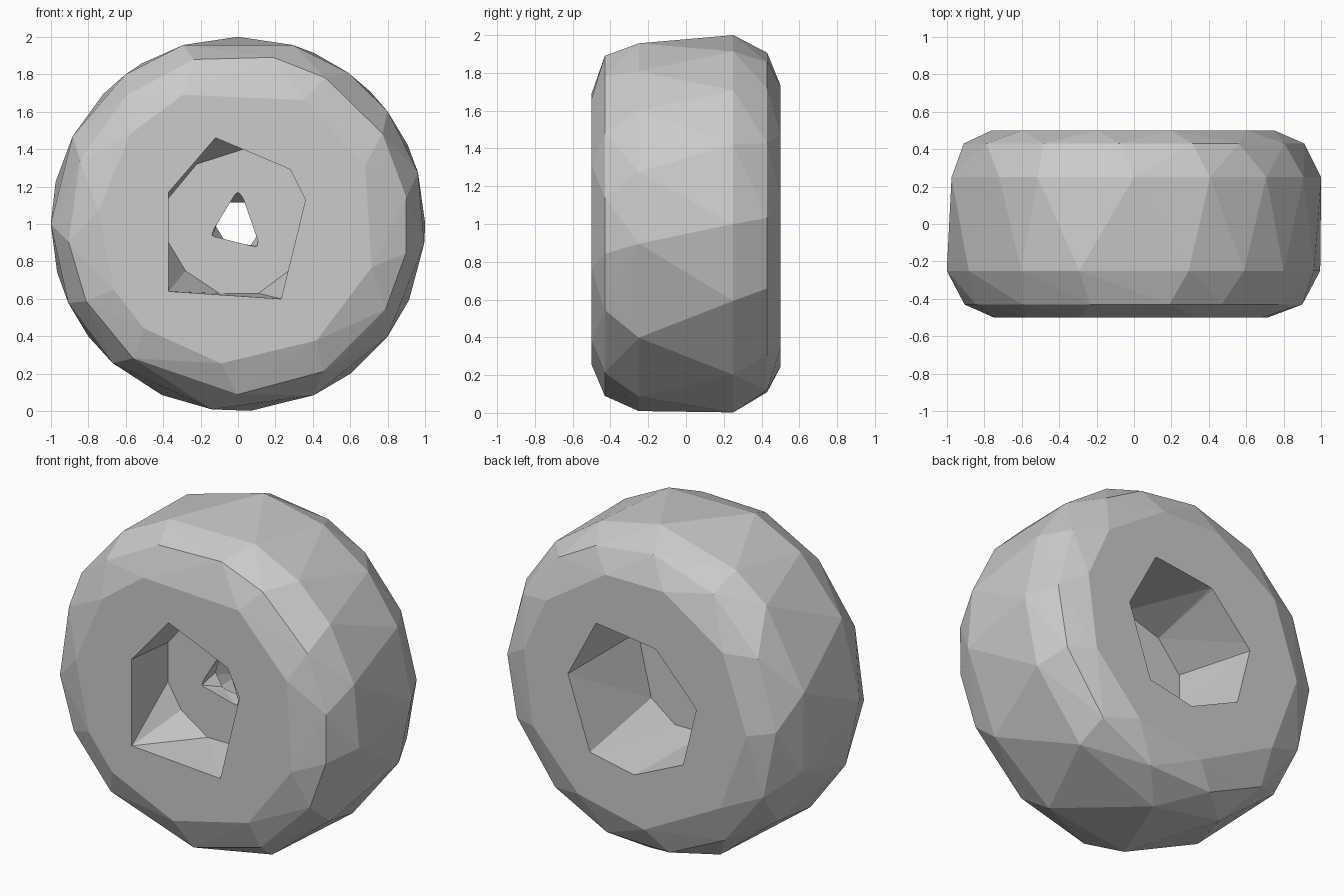
import bpy, bmesh
from math import cos, sin, radians

if "Cube" in bpy.data.objects:
    bpy.data.objects.remove(bpy.data.objects["Cube"])


def ring(radius, y, angles):
    return [(radius * cos(radians(a)), y, 1 + radius * sin(radians(a))) for a in angles]


def section(y, pts):
    # pts are (x, z) offsets from the axle
    return [(x, y, 1 + z) for x, z in pts]


def hull_object(name, points):
    bm = bmesh.new()
    for p in points:
        bm.verts.new(p)
    res = bmesh.ops.convex_hull(bm, input=bm.verts[:])
    loose = [v for v in bm.verts if not v.link_faces]
    bmesh.ops.delete(bm, geom=loose, context='VERTS')
    bmesh.ops.dissolve_limit(bm, angle_limit=radians(0.5), verts=bm.verts[:], edges=bm.edges[:])
    bmesh.ops.recalc_face_normals(bm, faces=bm.faces[:])
    me = bpy.data.meshes.new(name)
    bm.to_mesh(me)
    bm.free()
    ob = bpy.data.objects.new(name, me)
    bpy.context.collection.objects.link(ob)
    return ob


def cut(target, name, points):
    cutter = hull_object(name, points)
    cutter.hide_render = True
    mod = target.modifiers.new(name, 'BOOLEAN')
    mod.operation, mod.solver, mod.object = 'DIFFERENCE', 'EXACT', cutter
    bpy.context.view_layer.objects.active = target
    bpy.ops.object.modifier_apply(modifier=name)
    bpy.data.objects.remove(cutter)


# Rounded tyre: tread, shoulder and sidewall rings with uneven facets
wheel = hull_object("wheel",
    ring(1.0, -0.25, [-6, 16, 37, 54, 73, 107, 127, 152, 180, 205, 228, 262, 294, 323])
    + ring(1.0, 0.25, [0, 25, 45, 66, 90, 121, 136, 167, 195, 217, 246, 274, 307, 336])
    + ring(0.91, -0.43, [9, 32, 59, 78, 105, 131, 158, 186, 207, 232, 270, 300, 330, 350])
    + ring(0.91, 0.43, [2, 28, 52, 70, 95, 122, 150, 178, 205, 232, 258, 285, 310, 338])
    + ring(0.75, -0.50, [25, 62, 113, 140, 175, 208, 228, 263, 304, 342])
    + ring(0.76, 0.50, [10, 38, 75, 105, 142, 180, 220, 265, 300, 335]))

# Axle pockets on both sides, leaving a thin web between
web = [(-0.37, 0.14), (-0.22, 0.32), (0.03, 0.40), (0.28, 0.29), (0.36, 0.13),
       (0.27, -0.25), (0.11, -0.37), (-0.10, -0.37), (-0.28, -0.25), (-0.37, -0.10)]
front = [(-0.12, 0.46), (0.28, 0.29), (0.36, 0.13), (0.23, -0.40), (-0.37, -0.36), (-0.37, 0.17)]
back = [(0.26, 0.42), (0.45, 0.06), (0.30, -0.38), (0.0, -0.44), (-0.33, -0.29),
        (-0.42, 0.07), (-0.14, 0.37)]
cut(wheel, "front_pocket", section(-0.6, front) + section(-0.5, front) + section(-0.15, web))
cut(wheel, "back_pocket", section(0.6, back) + section(0.5, back) + section(-0.05, web))

# Small axle hole through the web
tri = [(0.0, 0.17), (-0.14, -0.06), (0.10, -0.12)]
hexa = [(-0.08, 0.10), (0.07, 0.10), (0.13, 0.0), (0.06, -0.11), (-0.05, -0.10), (-0.11, 0.0)]
cut(wheel, "axle_hole", section(-0.18, tri) + section(-0.15, tri)
    + section(-0.05, hexa) + section(-0.02, hexa))
